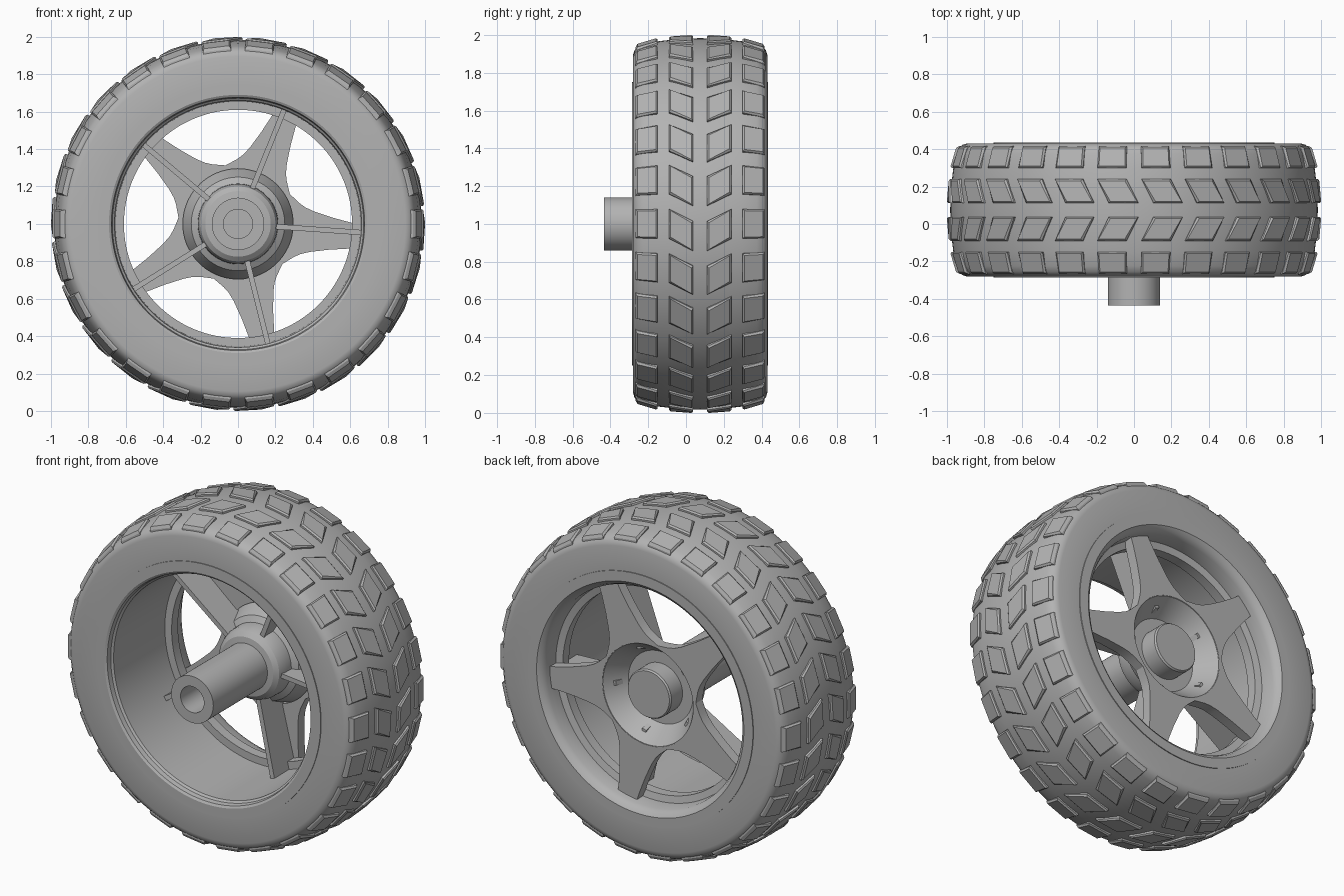
import bpy, bmesh, math
from math import cos, sin, pi, radians
from mathutils import Vector

if "Cube" in bpy.data.objects:
    bpy.data.objects.remove(bpy.data.objects["Cube"])

grey = bpy.data.materials.new("plain_grey")
grey.use_nodes = True
colour = (0.45, 0.45, 0.45, 1)
grey.diffuse_color = colour
for node in grey.node_tree.nodes:
    if node.type == 'BSDF_PRINCIPLED':
        node.inputs["Base Color"].default_value = colour

MID = 0.075          # middle of the tyre's width
SPOKES = 5
TREADS = 26


def at(r, a, y):
    """Point at radius r and angle a around the axle."""
    return Vector((r * cos(a), y, 1 + r * sin(a)))


def finish(name, bm, angle=30):
    bmesh.ops.remove_doubles(bm, verts=bm.verts, dist=0.0002)
    bmesh.ops.recalc_face_normals(bm, faces=bm.faces)
    mesh = bpy.data.meshes.new(name)
    bm.to_mesh(mesh)
    bm.free()
    mesh.materials.append(grey)
    ob = bpy.data.objects.new(name, mesh)
    bpy.context.collection.objects.link(ob)
    bpy.ops.object.select_all(action='DESELECT')
    ob.select_set(True)
    bpy.context.view_layer.objects.active = ob
    bpy.ops.object.shade_smooth_by_angle(angle=radians(angle))
    return ob


def lathe(name, profile, closed=True, steps=128):
    """Turn a (radius, y) profile around the axle."""
    bm = bmesh.new()
    rings = [[bm.verts.new(at(r, 2 * pi * i / steps, y)) for i in range(steps)]
             for r, y in profile]
    pairs = list(zip(rings, rings[1:]))
    if closed:
        pairs.append((rings[-1], rings[0]))
    for p, q in pairs:
        for i in range(steps):
            j = (i + 1) % steps
            bm.faces.new((p[i], p[j], q[j], q[i]))
    return finish(name, bm)


def prism(bm, low, high):
    """Solid between two matching loops of points."""
    a = [bm.verts.new(p) for p in low]
    b = [bm.verts.new(p) for p in high]
    bm.faces.new(a)
    bm.faces.new(b)
    for i in range(len(a)):
        j = (i + 1) % len(a)
        bm.faces.new((a[i], a[j], b[j], b[i]))


# Tyre, with a rounded crown
half = [(0.745, -0.28), (0.895, -0.28), (0.918, -0.273), (0.937, -0.255),
        (0.95, -0.225), (0.966, -0.15), (0.979, -0.04)]
crown = half + [(0.983, MID)] + [(r, 2 * MID - y) for r, y in reversed(half)]
lathe("tyre", crown)


def crown_radius(y):
    y = min(y, 2 * MID - y)
    pts = half[1:] + [(0.983, MID)]
    for (r0, y0), (r1, y1) in zip(pts, pts[1:]):
        if y <= y1:
            return r0 + (r1 - r0) * max(0, y - y0) / (y1 - y0)
    return pts[-1][0]


# Tread blocks: square shoulder rows and slanted middle rows
bm = bmesh.new()
for side in (1, -1):
    for y0, y1, slant in ((-0.266, -0.15, 0), (-0.09, 0.038, -0.065)):
        for k in range(TREADS):
            a = 2 * pi * k / TREADS

            def block(inset, lift):
                rows = [(y0 + inset, 0), (y1 - inset, slant)]
                loop = []
                for n, (y, shift) in enumerate(rows):
                    ends = (-1, 1) if n == 0 else (1, -1)
                    for e in ends:
                        yy = y if side > 0 else 2 * MID - y
                        turn = a + shift + e * (0.08 - inset)
                        loop.append(at(crown_radius(y) + lift, turn, yy))
                return loop
            prism(bm, block(0, -0.015), block(0, 0.012))
            prism(bm, block(0.0, 0.012), block(0.009, 0.019))
finish("tread_blocks", bm, 20)

# Rim barrel with its inner lip
lathe("rim", [(0.75, -0.285), (0.69, -0.285), (0.677, -0.277), (0.672, -0.25),
              (0.66, -0.24), (0.655, 0.24), (0.61, 0.24), (0.61, 0.3),
              (0.65, 0.31), (0.655, 0.39), (0.67, 0.42), (0.69, 0.435),
              (0.75, 0.435)])

# Hub: bored axle tube, rounded collar, rear bowl and centre cap
lathe("hub", [(0, -0.15), (0.078, -0.15), (0.078, -0.435), (0.14, -0.435),
              (0.14, 0.08), (0.175, 0.085), (0.2, 0.105), (0.213, 0.14),
              (0.215, 0.2), (0.25, 0.22), (0.29, 0.31), (0.31, 0.36),
              (0.3, 0.36), (0.215, 0.24), (0.145, 0.24), (0.145, 0.345),
              (0.138, 0.355), (0, 0.355)], closed=False, steps=96)

# Star of tapered spokes around the bowl
edge = [(0.668, 0.063), (0.6, 0.07), (0.5, 0.086), (0.4, 0.108),
        (0.35, 0.125), (0.315, 0.145), (0.285, 0.168), (0.259, 0.188)]
outline = [(x, -p) for x, p in reversed(edge)] + edge
bm = bmesh.new()
rings = [[], [], [], []]
for k in range(SPOKES):
    turn = radians(-6 + 72 * k)
    for x, p in outline[1:]:
        a = turn + math.atan2(p, x)
        spots = ((0.295, 0.3), (math.hypot(x, p), 0.3),
                 (math.hypot(x, p), 0.362), (0.303, 0.362))
        for ring, (r, y) in zip(rings, spots):
            ring.append(bm.verts.new(at(r, a, y)))
count = len(rings[0])
for p, q in zip(rings, rings[1:] + rings[:1]):
    for i in range(count):
        j = (i + 1) % count
        bm.faces.new((p[i], p[j], q[j], q[i]))
finish("spoke_star", bm)

# Thin stiffening rib in front of each spoke
bm = bmesh.new()
for k in range(SPOKES):
    a = radians(-4 + 72 * k)
    across = Vector((-sin(a), 0, cos(a))) * 0.014
    side = [at(0.18, a, 0.12), at(0.668, a, 0.1),
            at(0.668, a, 0.31), at(0.25, a, 0.31)]
    prism(bm, [p - across for p in side], [p + across for p in side])
finish("spoke_ribs", bm)
